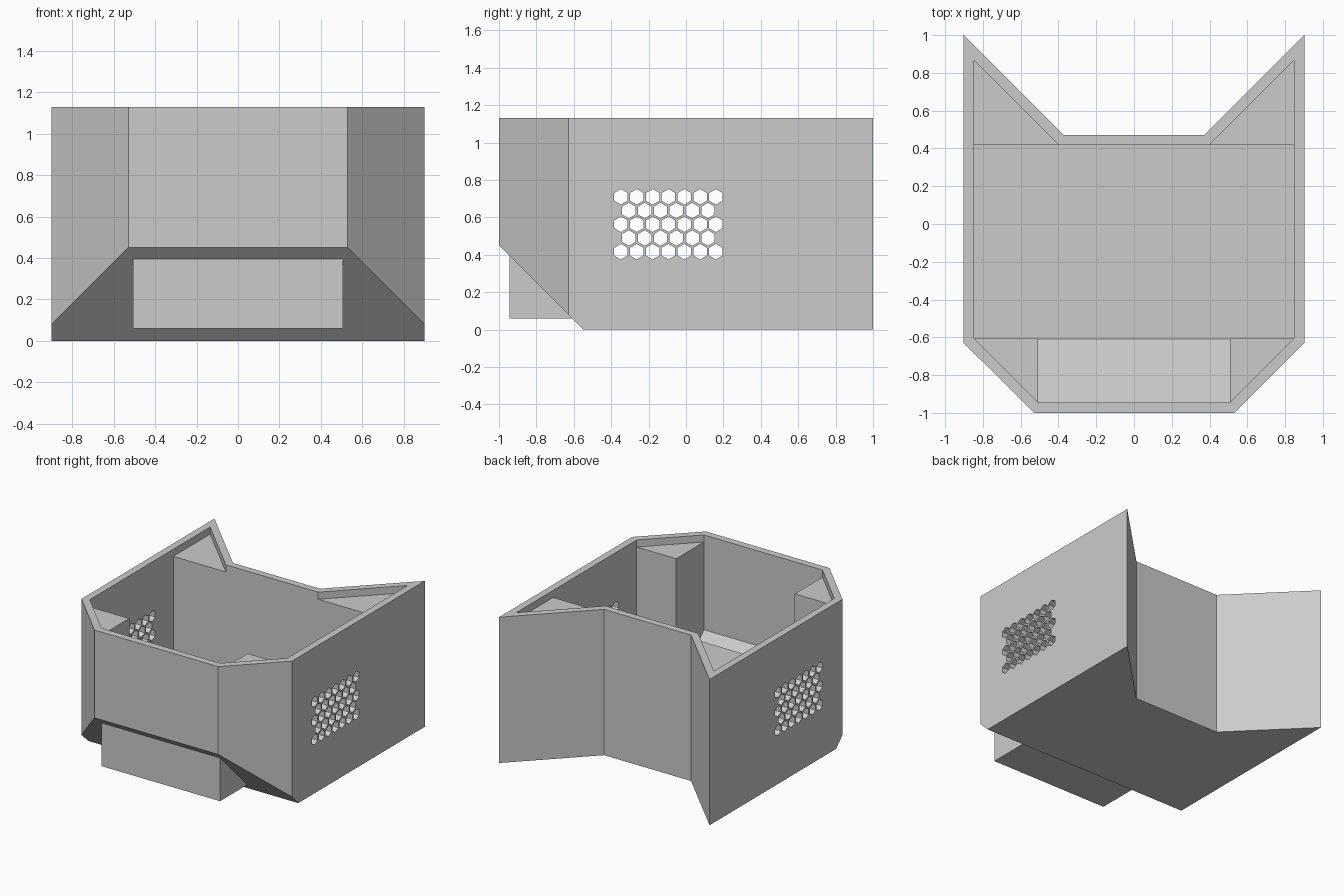
import bpy, bmesh, math
from mathutils import Vector

cube = bpy.data.objects.get("Cube")
if cube:
    bpy.data.objects.remove(cube)

HEIGHT, LEDGE, FLOOR = 1.13, 1.075, 0.06
OUT, INN = 0.902, 0.847          # half widths outside and inside the wall


def mirrored(right):
    """Close a right-hand half outline, front to back, into a full loop."""
    return right + [(-x, y) for x, y in reversed(right)]


# Plan outlines: outer wall, lid recess and the pocket below it
outer = mirrored([(0.53, -1), (OUT, -0.628), (OUT, 0.471), (OUT, 1), (0.373, 0.471)])
recess = mirrored([(0.508, -0.945), (INN, -0.606), (INN, 0.417), (INN, 0.868), (0.396, 0.417)])
pocket = mirrored([(0.508, -0.945), (0.508, -0.606), (INN, -0.606), (INN, 0.417), (0.396, 0.417)])

bm = bmesh.new()


def ring(outline, z):
    return [bm.verts.new((x, y, z)) for x, y in outline]


def band(a, b):
    for i in range(len(a)):
        j = (i + 1) % len(a)
        bm.faces.new((a[i], a[j], b[j], b[i]))


# Outer walls and underside, with the sloped cut along the lower front
base, top = ring(outer, 0), ring(outer, HEIGHT)
band(base, top)
bm.faces.new(base)
cut = bmesh.ops.bisect_plane(bm, geom=bm.verts[:] + bm.edges[:] + bm.faces[:],
                             plane_co=(0, -0.55, 0), plane_no=(0, -1, -1),
                             clear_outer=True)["geom_cut"]
bmesh.ops.contextual_create(bm, geom=[g for g in cut if isinstance(g, bmesh.types.BMEdge)])

# Rim and shallow lid recess
lip, seat = ring(recess, HEIGHT), ring(recess, LEDGE)
top = [v for p in outer for v in bm.verts
       if (v.co - Vector((*p, HEIGHT))).length < 0.001]
band(top, lip)
band(lip, seat)

# Pocket walls and floor; its front end projects through the slope
brim, floor = ring(pocket, LEDGE), ring(pocket, FLOOR)
band(brim, floor)
bm.faces.new(floor)

# Triangular corner ledges
for seat_ids, brim_id in (((0, 1), 1), ((9, 8), 8), ((2, 3), 4), ((7, 6), 5)):
    bm.faces.new((seat[seat_ids[0]], seat[seat_ids[1]], brim[brim_id]))

bmesh.ops.remove_doubles(bm, verts=bm.verts[:], dist=0.001)
bm.normal_update()

# Honeycomb vents through both side walls
PITCH, RADIUS = 0.0847, 0.0415
centres = []
for row in range(-2, 3):
    count = 6 if row % 2 else 7
    for k in range(count):
        centres.append((-0.094 + (k - (count - 1) / 2) * PITCH,
                        0.563 + row * PITCH * math.sin(math.pi / 3)))


def hexagon(x, y, z):
    angles = [math.pi / 6 + i * math.pi / 3 for i in range(6)]
    return [bm.verts.new((x, y + RADIUS * math.cos(a), z + RADIUS * math.sin(a)))
            for a in angles]


def loop_edges(loop):
    return [bm.edges.new((loop[i - 1], loop[i])) for i in range(len(loop))]


for side in (-1, 1):
    loops = {}
    for x in (OUT, INN):
        wall = next(f for f in bm.faces if abs(f.normal.x) > 0.99 and f.calc_area() > 0.7
                    and abs(f.calc_center_median().x - side * x) < 0.01)
        edges = list(wall.edges)
        bmesh.ops.delete(bm, geom=[wall], context="FACES_ONLY")
        loops[x] = [hexagon(side * x, y, z) for y, z in centres]
        for loop in loops[x]:
            edges += loop_edges(loop)
        bmesh.ops.triangle_fill(bm, edges=edges, use_beauty=True, normal=(side, 0, 0))
    for a, b in zip(loops[OUT], loops[INN]):
        band(a, b)

bmesh.ops.recalc_face_normals(bm, faces=bm.faces[:])

# One plain grey for the whole housing
grey = bpy.data.materials.new("plain grey")
grey.use_nodes = True
colour = (0.6, 0.6, 0.6, 1)
grey.diffuse_color = colour
grey.node_tree.nodes["Principled BSDF"].inputs["Base Color"].default_value = colour

mesh = bpy.data.meshes.new("housing")
bm.to_mesh(mesh)
bm.free()
mesh.materials.append(grey)
housing = bpy.data.objects.new("housing", mesh)
bpy.context.collection.objects.link(housing)
